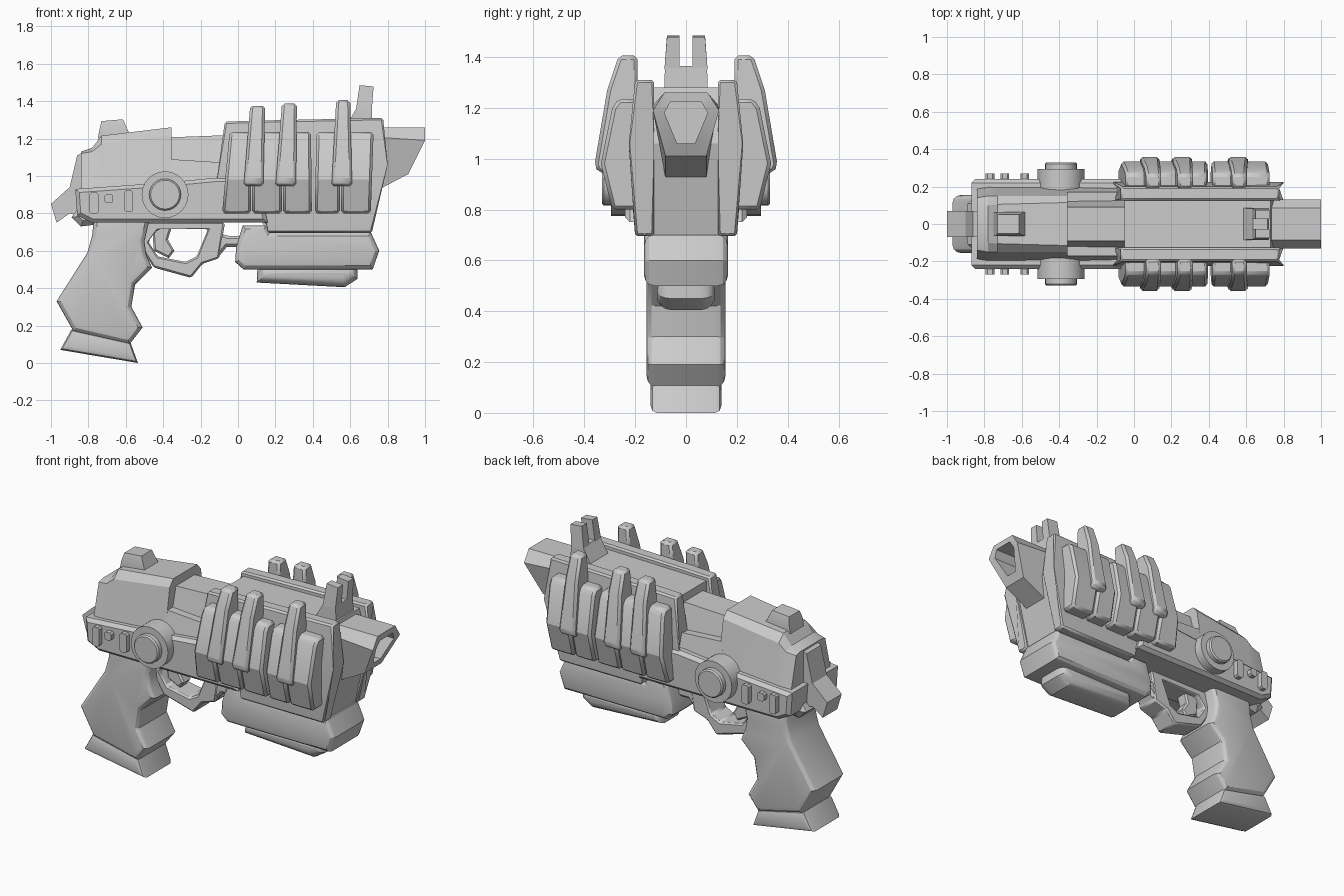
import bpy, bmesh, math
from mathutils import Vector

if "Cube" in bpy.data.objects:
    bpy.data.objects.remove(bpy.data.objects["Cube"])


def finish(name, bm, mirror=False, bevel=0.0):
    bmesh.ops.recalc_face_normals(bm, faces=bm.faces)
    me = bpy.data.meshes.new(name)
    bm.to_mesh(me)
    bm.free()
    ob = bpy.data.objects.new(name, me)
    bpy.context.collection.objects.link(ob)
    if bevel:
        m = ob.modifiers.new("bevel", 'BEVEL')
        m.width, m.segments, m.limit_method = bevel, 1, 'ANGLE'
    if mirror:
        m = ob.modifiers.new("mirror", 'MIRROR')
        m.use_axis = (False, True, False)
        m.use_mirror_merge = False
    return ob


def loft(name, rings, closed=False, **kw):
    """Skin rings of 3D points; capped unless closed into a loop."""
    bm = bmesh.new()
    vs = [[bm.verts.new(p) for p in r] for r in rings]
    n = len(vs[0])
    pairs = list(zip(vs, vs[1:])) + ([(vs[-1], vs[0])] if closed else [])
    for a, b in pairs:
        for i in range(n):
            bm.faces.new((a[i], a[(i + 1) % n], b[(i + 1) % n], b[i]))
    if not closed:
        bm.faces.new(vs[0])
        bm.faces.new(vs[-1])
    return finish(name, bm, **kw)


def prism(name, pts, y0, y1, rim=0.0, segs=1, **kw):
    """Extrude an x-z profile from y0 to y1; rim rounds the cap outlines."""
    bm = bmesh.new()
    a = [bm.verts.new((x, y0, z)) for x, z in pts]
    b = [bm.verts.new((x, y1, z)) for x, z in pts]
    n = len(pts)
    caps = [bm.faces.new(a), bm.faces.new(b)]
    for i in range(n):
        bm.faces.new((a[i], a[(i + 1) % n], b[(i + 1) % n], b[i]))
    bmesh.ops.recalc_face_normals(bm, faces=bm.faces)
    if rim:
        edges = [e for f in caps for e in f.edges]
        bmesh.ops.bevel(bm, geom=edges, offset=rim, segments=segs, profile=0.5, affect='EDGES')
    return finish(name, bm, **kw)


def sym(x, half):
    """Symmetric cross-section ring at x from (y, z) half points."""
    return [(x, y, z) for y, z in half] + [(x, -y, z) for y, z in reversed(half)]


def disc(name, x, z, r, y0, y1, n=24, bevel=0.0):
    c = [(x + r * math.cos(2 * math.pi * i / n), z + r * math.sin(2 * math.pi * i / n)) for i in range(n)]
    return prism(name, c, y0, y1, rim=bevel, mirror=True)


# Receiver: side rails, core and rear slide
prism("receiver_body", [(-.87, .93), (-.38, .965), (-.12, .99), (.1, .99), (.16, .75), (-.78, .75), (-.86, .79)],
      -.24, .24, rim=.02)
loft("rear_slide", [
    sym(-.84, [(.19, .92), (.14, 1.12), (.10, 1.13)]),
    sym(-.78, [(.20, .92), (.15, 1.13), (.10, 1.15)]),
    sym(-.73, [(.20, .92), (.15, 1.17), (.105, 1.215)]),
    sym(-.355, [(.20, .92), (.15, 1.22), (.115, 1.26)])])
loft("mid_block", [
    sym(-.37, [(.20, .95), (.17, 1.09)]),
    sym(-.05, [(.20, .95), (.17, 1.07)])])
loft("inner_barrel", [
    sym(-.4, [(.13, 1.05), (.09, 1.205)]),
    sym(.0, [(.13, 1.05), (.09, 1.22)])])
loft("rear_sight", [
    [(-.75, -.065, 1.2), (-.57, -.065, 1.2), (-.57, .065, 1.2), (-.75, .065, 1.2)],
    [(-.74, -.065, 1.25), (-.585, -.065, 1.235), (-.585, .065, 1.235), (-.74, .065, 1.25)],
    [(-.73, -.05, 1.293), (-.615, -.05, 1.303), (-.615, .05, 1.303), (-.73, .05, 1.293)]])

# Hammer and tail at the back
prism("hammer", [(-1, .85), (-.9, .94), (-.86, 1.11), (-.8, 1.14), (-.75, .76), (-.9, .8), (-.97, .75)], -.07, .07)
prism("tail", [(-.89, .78), (-.84, .73), (-.76, .74), (-.76, .8), (-.86, .82)], -.14, .14, rim=.03)

# Round side hubs and the buttons behind them
disc("hub_outer", -.39, .9, .125, .15, .295)
disc("hub_ring", -.39, .9, .085, .2, .33, bevel=.008)
for i, (x, z, h) in enumerate([(-.77, .855, .058), (-.69, .878, .024), (-.585, .865, .058)]):
    w = .023
    prism(f"side_button_{i}", [(x - w, z - h + .01), (x - w + .01, z - h), (x + w - .01, z - h), (x + w, z - h + .01),
                               (x + w, z + h - .01), (x + w - .01, z + h), (x - w + .01, z + h), (x - w, z + h - .01)],
          .2, .27, mirror=True)

# Front housing: side plates with a recessed centre
prism("housing_centre", [(-.05, 1.265), (.73, 1.28), (.785, 1.06), (.70, .70), (.16, .70), (.1, .8), (-.05, .8)],
      -.14, .14)


def plate_ring(top, mid, low):
    return [(top[0], .125, top[1]), (top[0], .2, top[1]), (mid[0], .225, mid[1]),
            (low[0], .2, low[1]), (low[0], .125, low[1]), (mid[0], .125, mid[1])]


loft("housing_plate", [
    plate_ring((-.07, 1.29), (-.12, .99), (-.1, .75)),
    plate_ring((.15, 1.297), (.15, 1.0), (.15, .75)),
    plate_ring((.16, 1.297), (.16, 1.0), (.16, .695)),
    plate_ring((.775, 1.31), (.81, 1.06), (.715, .695))], mirror=True, bevel=.01)

# Muzzle with an angled hollow mouth
def muzzle_ring(xt, xm, xb, half):
    (y0, z0), (y1, z1), (y2, z2) = half
    h = [(xt, y0, z0), (xm, y1, z1), (xb, y2, z2)]
    return h + [(x, -y, z) for x, y, z in reversed(h)]


loft("muzzle", [
    muzzle_ring(.7, .7, .74, [(.085, 1.26), (.13, 1.21), (.08, .92)]),
    muzzle_ring(1, 1, .91, [(.085, 1.26), (.13, 1.19), (.08, 1.01)]),
    muzzle_ring(1, .99, .935, [(.06, 1.225), (.085, 1.18), (.035, 1.06)]),
    muzzle_ring(.82, .82, .82, [(.06, 1.225), (.085, 1.18), (.035, 1.06)])])

# Forked front sight
loft("front_sight_base", [
    [(.575, -.085, 1.26), (.72, -.085, 1.26), (.72, .085, 1.26), (.575, .085, 1.26)],
    [(.635, -.083, 1.365), (.715, -.083, 1.365), (.715, .083, 1.365), (.635, .083, 1.365)]])
loft("front_sight_prong", [
    [(.63, .026, 1.35), (.715, .026, 1.35), (.715, .085, 1.35), (.63, .085, 1.35)],
    [(.65, .026, 1.485), (.725, .026, 1.478), (.725, .075, 1.478), (.65, .075, 1.485)]], mirror=True)


# Cooling ribs along both sides
def rib(name, low, top, prof):
    zs = [z for _, z in prof]
    z0, z1 = min(zs), max(zs)
    rings = [[(low[k] + (top[k] - low[k]) * (z - z0) / (z1 - z0), y, z) for y, z in prof] for k in (0, 1)]
    loft(name, rings, mirror=True, bevel=.014)


short = [(.19, 1.235), (.265, 1.235), (.29, 1.2), (.335, .98), (.29, .80), (.19, .80)]
for i, (a, b, c, d) in enumerate([(-.085, .07, -.045, .07), (.075, .235, .075, .235), (.24, .395, .24, .39),
                                  (.41, .545, .42, .545), (.55, .71, .55, .725)]):
    rib(f"short_rib_{i}", (a, b), (c, d), short)
for i, (a, b, c, d, zt) in enumerate([(.03, .135, .065, .145, 1.375), (.2, .31, .235, .315, 1.387),
                                      (.5, .61, .525, .6, 1.405)]):
    rib(f"tall_rib_{i}", (a, b), (c, d),
        [(.19, zt), (.265, zt), (.31, 1.27), (.36, .975), (.345, .945), (.28, .945), (.25, 1.2), (.19, 1.2)])

# Fore block under the barrel and its lower tube
prism("fore_block", [(.025, .735), (.15, .735), (.17, .7), (.71, .7), (.755, .6), (.72, .5), (.03, .5),
                     (-.015, .54), (-.01, .62)], -.165, .165, rim=.04, segs=3)
prism("fore_tube", [(.105, .53), (.1, .43), (.57, .405), (.64, .45), (.64, .53)], -.115, .115, rim=.055, segs=4)

# Trigger guard, trigger and the link to the fore block
outer = [(-.52, .62), (-.5, .75), (-.07, .75), (-.1, .56), (-.19, .53), (-.25, .455), (-.45, .51)]
inner = [(-.48, .65), (-.43, .715), (-.16, .715), (-.2, .62), (-.22, .57), (-.28, .54), (-.43, .57)]
loft("trigger_guard", [[(o[0], -.075, o[1]), (o[0], .075, o[1]), (i[0], .075, i[1]), (i[0], -.075, i[1])]
                       for o, i in zip(outer, inner)], closed=True, bevel=.015)
prism("guard_link", [(-.13, .7), (-.05, .68), (.04, .68), (.04, .62), (-.06, .62), (-.11, .56), (-.17, .58)],
      -.07, .07, rim=.015)
prism("trigger", [(-.46, .74), (-.35, .74), (-.375, .66), (-.34, .6), (-.37, .56), (-.45, .6)], -.04, .04, rim=.01)

# Grip and its foot
prism("grip", [(-.77, .78), (-.78, .68), (-.805, .59), (-.97, .33), (-.88, .17), (-.58, .10), (-.51, .19),
               (-.57, .30), (-.55, .42), (-.46, .51), (-.49, .58), (-.5, .65), (-.47, .78)],
      -.155, .155, rim=.04, segs=3)
prism("grip_foot", [(-.89, .18), (-.95, .07), (-.535, .0), (-.575, .11)], -.14, .14, rim=.025, segs=2)

# Smooth the rounded edges, keep the hard ones
for ob in bpy.context.scene.objects:
    ob.select_set(True)
    bpy.context.view_layer.objects.active = ob
bpy.ops.object.shade_smooth_by_angle(angle=math.radians(25))
